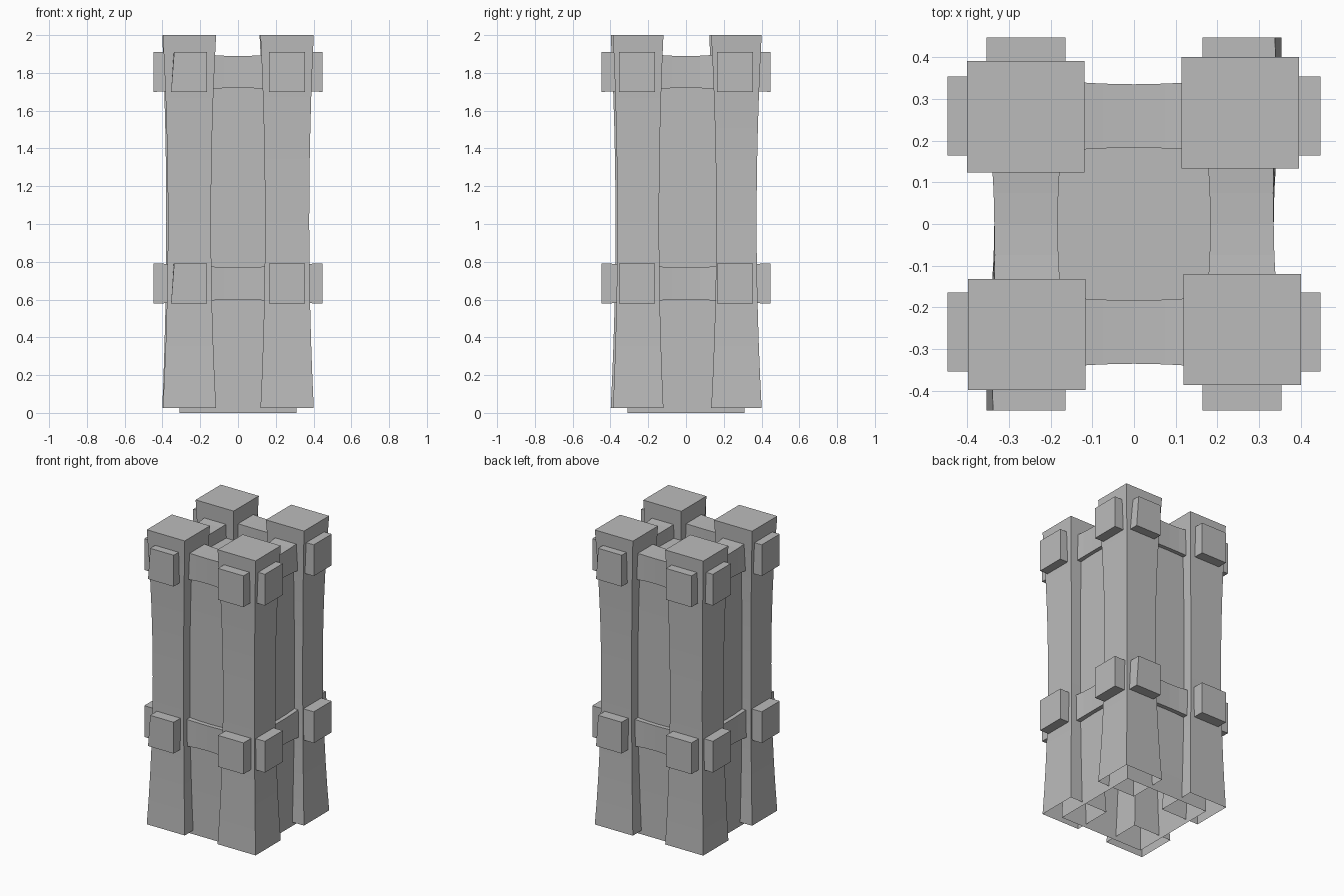
import bpy, bmesh, math
from mathutils import Matrix

cube = bpy.data.objects.get("Cube")
if cube:
    bpy.data.objects.remove(cube)

GRAY = (0.5, 0.5, 0.5, 1)
stone = bpy.data.materials.new("plain_gray")
stone.use_nodes = True
stone.diffuse_color = GRAY
stone.node_tree.nodes["Principled BSDF"].inputs["Base Color"].default_value = GRAY


def waisted_bar(name, width, depth, length, waist, power, place, open_start=False, chip=0):
    """Square bar along local z, narrowing towards the middle; power sharpens the waist."""
    segments = 12
    bm = bmesh.new()
    rings = []
    for i in range(segments + 1):
        t = 2 * i / segments - 1
        s = 1 - waist * (1 - t * t) ** power
        rings.append([bm.verts.new((sx * s * width / 2, sy * s * depth / 2, t * length / 2))
                      for sx, sy in ((-1, -1), (1, -1), (1, 1), (-1, 1))])
    for low, high in zip(rings, rings[1:]):
        for k in range(4):
            n = (k + 1) % 4
            bm.faces.new((low[k], low[n], high[n], high[k]))
    if not open_start:
        bm.faces.new(rings[0][::-1])
    bm.faces.new(rings[-1])
    # one corner slants in at the far end
    for i, ring in enumerate(rings):
        ring[3].co.x += chip * max(0, 2 * i / segments - 1)
    bm.transform(place)
    bm.normal_update()
    mesh = bpy.data.meshes.new(name)
    bm.to_mesh(mesh)
    bm.free()
    mesh.materials.append(stone)
    obj = bpy.data.objects.new(name, mesh)
    bpy.context.collection.objects.link(obj)


# Central core, straight sided and open underneath
waisted_bar("core", 0.62, 0.62, 1.8, 0.01, 1, Matrix.Translation((0, 0, 0.9)), True)

# Four corner posts, slightly uneven, open underneath
posts = {"front_right": (-0.257, -0.265, 0.19), "front_left": (0.26, -0.253, 0.17),
         "back_right": (-0.26, 0.257, 0.15), "back_left": (0.255, 0.267, 0.2)}
for side, (x, y, waist) in posts.items():
    waisted_bar(side + "_post", 0.282, 0.267, 1.975, waist, 1,
                Matrix.Translation((x, y, 1.0125)), True)

# Two tiers of four crossing beams whose ends poke through the posts
lay_along_y = Matrix.Rotation(math.pi / 2, 4, 'X')
for tier, z in (("lower", 0.685), ("upper", 1.805)):
    for k, side in enumerate(("right", "front", "left", "back")):
        place = (Matrix.Rotation(k * math.pi / 2, 4, 'Z')
                 @ Matrix.Translation((-0.259, 0, z)) @ lay_along_y)
        chip = 0.016 if side in ("right", "left") else 0
        waisted_bar(f"{tier}_{side}_beam", 0.19, 0.21, 0.895, 0.2, 3, place, chip=chip)
